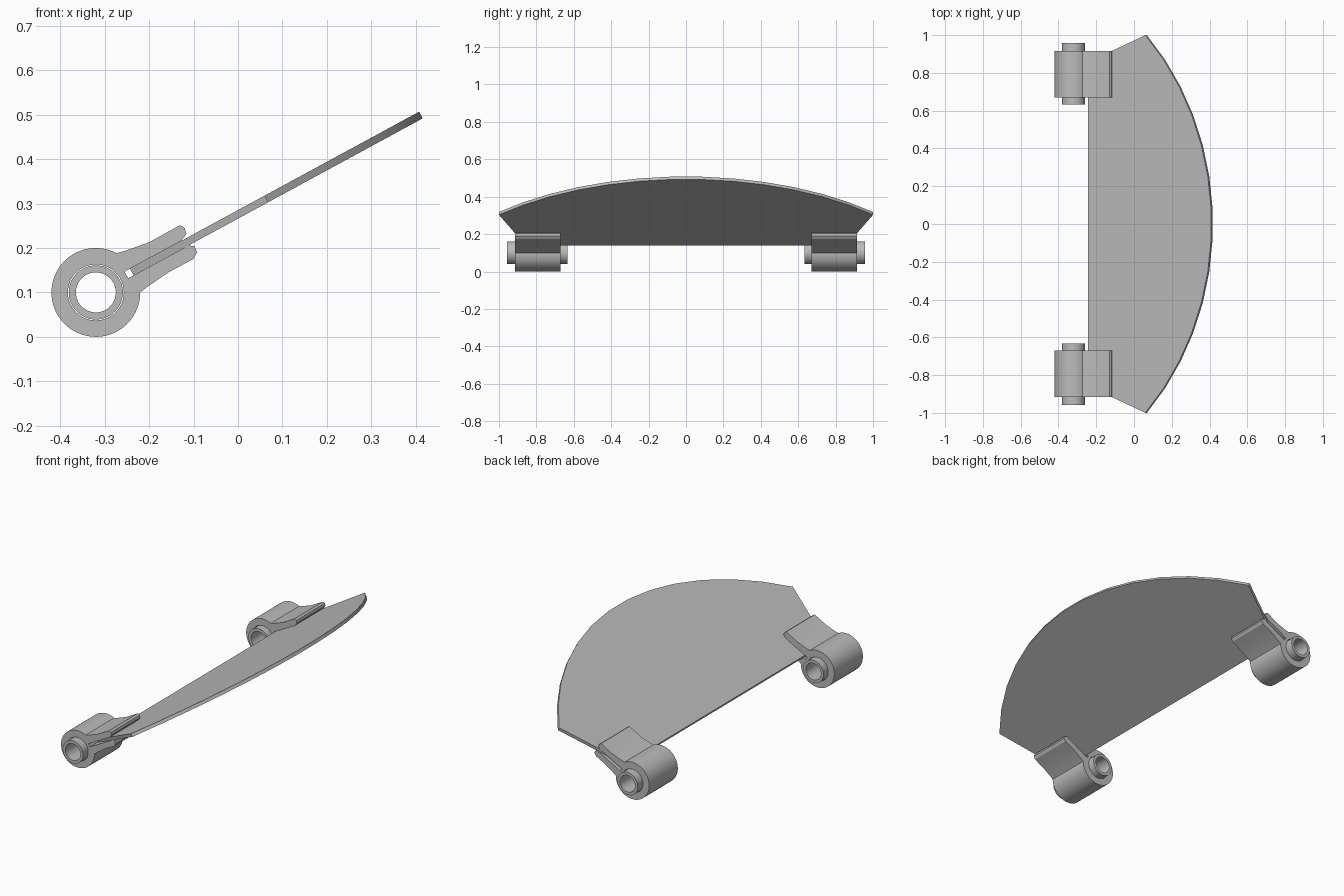
import bpy, bmesh
from math import sin, cos, asin, radians, pi

old = bpy.data.objects.get("Cube")
if old:
    bpy.data.objects.remove(old, do_unlink=True)

grey = bpy.data.materials.new("plain_grey")
grey.use_nodes = True
grey.diffuse_color = (0.5, 0.5, 0.5, 1)
grey.node_tree.nodes["Principled BSDF"].inputs["Base Color"].default_value = (0.5, 0.5, 0.5, 1)

TILT = radians(28.5)
PIVOT = (-0.32, 0.10)      # barrel centre in x, z
TIP = (0.418, 0.493)       # lower front corner of the plate
THICK = 0.017


def on_plate(u, h):
    """Side position (x, z) at distance u back from the tip, height h above the underside."""
    return (TIP[0] - u * cos(TILT) - h * sin(TILT),
            TIP[1] - u * sin(TILT) + h * cos(TILT))


def arc(radius, start, end, steps):
    return [(PIVOT[0] + radius * cos(start + (end - start) * i / steps),
             PIVOT[1] + radius * sin(start + (end - start) * i / steps))
            for i in range(steps + 1)]


def ring(radius, steps=48):
    return arc(radius, 0, 2 * pi, steps)[:-1]


def finish(name, mesh):
    mesh.materials.clear()
    mesh.materials.append(grey)
    obj = bpy.data.objects.new(name, mesh)
    bpy.context.scene.collection.objects.link(obj)
    bpy.ops.object.select_all(action='DESELECT')
    obj.select_set(True)
    bpy.context.view_layer.objects.active = obj
    bpy.ops.object.shade_smooth_by_angle(angle=radians(25))
    return obj


def extruded(name, loops, y0, y1):
    """Fill side-view loops (inner ones become holes) and extrude from y0 to y1."""
    curve = bpy.data.curves.new(name + "_profile", 'CURVE')
    curve.dimensions = '2D'
    curve.fill_mode = 'BOTH'
    curve.extrude = (y1 - y0) / 2
    for loop in loops:
        spline = curve.splines.new('POLY')
        spline.points.add(len(loop) - 1)
        for point, (x, z) in zip(spline.points, loop):
            point.co = (x, z, 0, 1)
        spline.use_cyclic_u = True
    helper = bpy.data.objects.new(name + "_helper", curve)
    bpy.context.scene.collection.objects.link(helper)
    graph = bpy.context.evaluated_depsgraph_get()
    mesh = bpy.data.meshes.new_from_object(helper.evaluated_get(graph))
    bpy.data.objects.remove(helper, do_unlink=True)

    bm = bmesh.new()
    bm.from_mesh(mesh)
    bmesh.ops.remove_doubles(bm, verts=bm.verts, dist=0.0001)
    for v in bm.verts:
        x, z, d = v.co
        v.co = (x, (y0 + y1) / 2 - d, z)
    bmesh.ops.recalc_face_normals(bm, faces=bm.faces)
    bm.to_mesh(mesh)
    bm.free()
    return finish(name, mesh)


# Tilted plate: curved front edge, tapered sides, straight rear edge
RADIUS, SEGMENTS = 1.455, 13
half = asin(1 / RADIUS)
outline = []
for i in range(SEGMENTS + 1):
    a = -half + 2 * half * i / SEGMENTS
    outline.append((RADIUS * (1 - cos(a)), RADIUS * sin(a)))
outline += [(0.743, 0.857), (0.743, -0.857)]

bm = bmesh.new()
layers = []
for h in (0, THICK):
    layer = []
    for u, y in outline:
        x, z = on_plate(u, h)
        layer.append(bm.verts.new((x, y, z)))
    bm.faces.new(layer)
    layers.append(layer)
for i in range(len(outline)):
    j = (i + 1) % len(outline)
    bm.faces.new((layers[0][i], layers[0][j], layers[1][j], layers[1][i]))
bmesh.ops.recalc_face_normals(bm, faces=bm.faces)
plate = bpy.data.meshes.new("plate")
bm.to_mesh(plate)
bm.free()
finish("plate", plate)

# Clip side profile: barrel, lower jaw, slot for the plate, upper jaw
clip = arc(0.1, radians(62), 2 * pi, 44)
clip += [(-0.205, 0.112), (-0.155, 0.146), (-0.101, 0.175), (-0.092, 0.19), (-0.098, 0.204)]
clip += [on_plate(0.602, 0), on_plate(0.757, 0), on_plate(0.757, THICK), on_plate(0.612, THICK)]
clip += [(-0.116, 0.232), (-0.12, 0.245), (-0.131, 0.251), (-0.2, 0.213), (-0.25, 0.195)]

# Clips and pivot sleeves at both ends
for side, s in (("front", -1), ("back", 1)):
    y0, y1 = sorted((s * 0.67, s * 0.915))
    extruded(side + "_clip", [clip, ring(0.063)], y0, y1)
    y0, y1 = sorted((s * 0.633, s * 0.957))
    extruded(side + "_sleeve", [ring(0.061), ring(0.045)], y0, y1)
